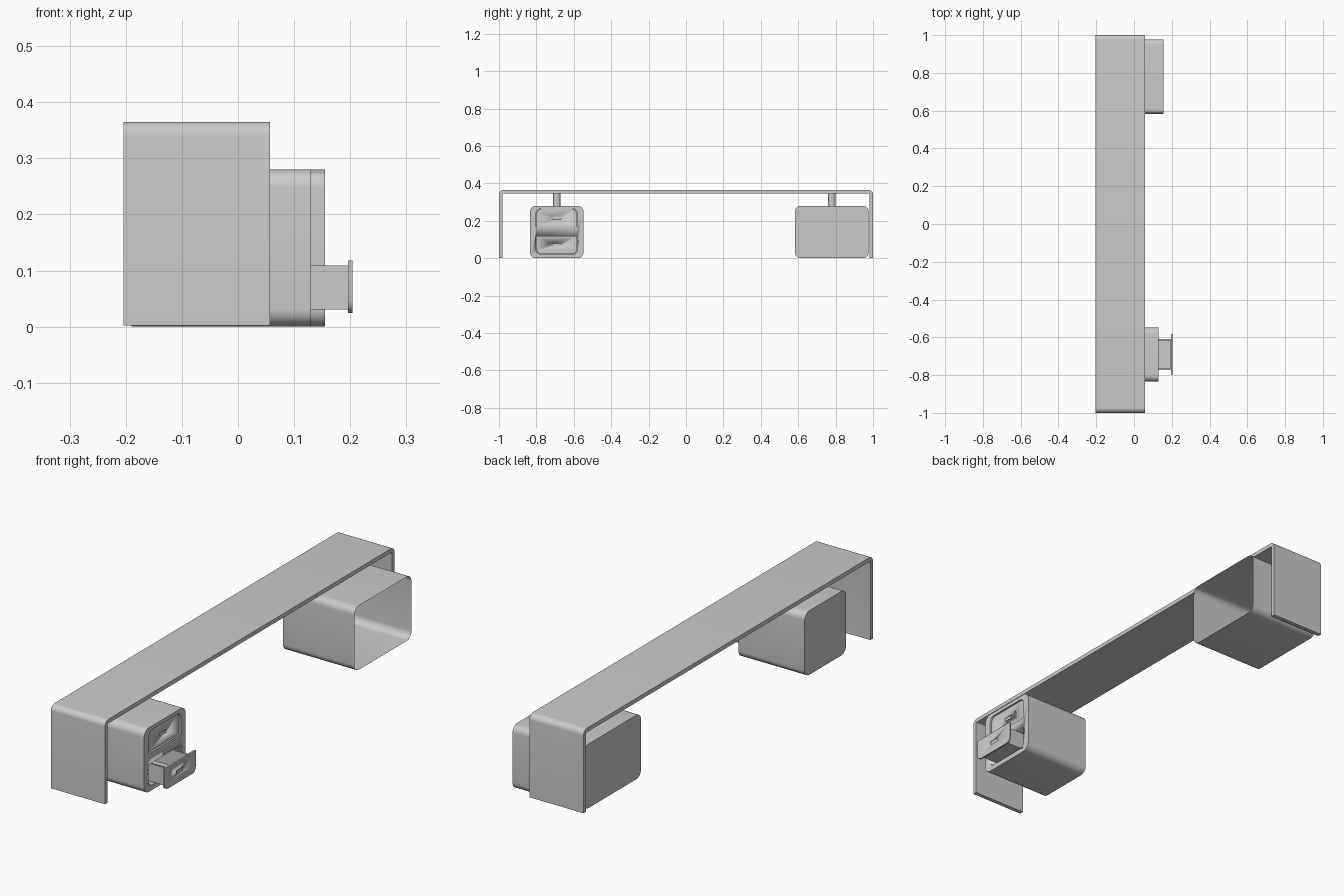
import bpy, bmesh, math

if "Cube" in bpy.data.objects:
    bpy.data.objects.remove(bpy.data.objects["Cube"])


def arc(cy, cz, r, a0, a1, n=8):
    return [(cy + r * math.cos(math.radians(a0 + (a1 - a0) * i / n)),
             cz + r * math.sin(math.radians(a0 + (a1 - a0) * i / n))) for i in range(n + 1)]


def rounded_rect(y0, y1, z0, z1, r_top=0.0, r_bot=0.0):
    """Counter-clockwise outline in the YZ plane."""
    pts = []
    for y, z, s, t, r, a in ((y1, z1, -1, -1, r_top, 0), (y0, z1, 1, -1, r_top, 90),
                             (y0, z0, 1, 1, r_bot, 180), (y1, z0, -1, 1, r_bot, 270)):
        pts += arc(y + s * r, z + t * r, r, a, a + 90) if r else [(y, z)]
    return pts


def prism(name, outline, x0, x1, wall=0.0, back=0.0):
    """Extrude a YZ outline along x; with wall, hollow it out from the +x end."""
    bm = bmesh.new()
    face = bm.faces.new([bm.verts.new((x1, y, z)) for y, z in outline])
    lo = [bm.verts.new((x0, y, z)) for y, z in outline]
    hi = list(face.verts)
    bm.faces.new(lo[::-1])
    for i in range(len(lo)):
        j = (i + 1) % len(lo)
        bm.faces.new((lo[i], lo[j], hi[j], hi[i]))
    if wall:
        bmesh.ops.inset_region(bm, faces=[face], thickness=wall, use_even_offset=True)
        inner = bmesh.ops.extrude_discrete_faces(bm, faces=[face])["faces"][0]
        bmesh.ops.translate(bm, verts=inner.verts, vec=(x0 + back - x1, 0, 0))
    bmesh.ops.recalc_face_normals(bm, faces=bm.faces)
    me = bpy.data.meshes.new(name)
    bm.to_mesh(me)
    bm.free()
    ob = bpy.data.objects.new(name, me)
    bpy.context.collection.objects.link(ob)
    return smooth(ob)


def activate(ob):
    bpy.ops.object.select_all(action='DESELECT')
    ob.select_set(True)
    bpy.context.view_layer.objects.active = ob


def smooth(ob):
    activate(ob)
    bpy.ops.object.shade_smooth_by_angle(angle=math.radians(35))
    return ob


def cut(ob, cutter):
    mod = ob.modifiers.new("cut", 'BOOLEAN')
    mod.operation, mod.solver, mod.object = 'DIFFERENCE', 'EXACT', cutter
    activate(ob)
    bpy.ops.object.modifier_apply(modifier=mod.name)
    bpy.data.objects.remove(cutter)


# Table top folding down into two end panels
T, R, TOP = 0.018, 0.025, 0.365
outline = [(1, 0.002)] + arc(1 - R, TOP - R, R, 0, 90) + arc(-1 + R, TOP - R, R, 90, 180)
outline += [(-1, 0.002), (-1 + T, 0.002)]
outline += arc(-1 + R, TOP - R, R - T, 180, 90) + arc(1 - R, TOP - R, R - T, 90, 0)
outline += [(1 - T, 0.002)]
prism("table_frame", outline, -0.204, 0.057)

# Open storage box
prism("open_box", rounded_rect(0.582, 0.977, 0, 0.28, 0.032, 0.032), -0.19, 0.155, 0.011, 0.011)

# Drawer cabinet with two pockets
CY = -0.691
cabinet = prism("drawer_cabinet", rounded_rect(CY - 0.143, CY + 0.143, 0, 0.28, 0.032, 0.032),
                -0.19, 0.13)
# z range, top radius, bottom radius and front position of each drawer
drawers = {"upper_drawer": (0.168, 0.262, 0.024, 0, 0.124),
           "lower_drawer": (0.024, 0.118, 0, 0.024, 0.204)}
for name, (z0, z1, rt, rb, xf) in drawers.items():
    e = 0.002
    cut(cabinet, prism("pocket", rounded_rect(CY - 0.108 - e, CY + 0.108 + e, z0 - e, z1 + e, rt, rb),
                       -0.178, 0.2))
    # Front panel with a recessed finger slot
    panel = prism(name + "_front", rounded_rect(CY - 0.108, CY + 0.108, z0, z1, rt, rb), xf - 0.008, xf)
    zc = (z0 + z1) / 2
    cut(panel, prism("slot", rounded_rect(CY - 0.024, CY + 0.024, zc - 0.009, zc + 0.009),
                     xf - 0.005, xf + 0.01))
    # Tray open at the top
    tray = prism(name + "_tray", rounded_rect(CY - 0.081, CY + 0.081, z0 + 0.007, z1 - 0.009),
                 xf - 0.285, xf - 0.008)
    cut(tray, prism("hollow", rounded_rect(CY - 0.073, CY + 0.073, z0 + 0.015, z1 + 0.05),
                    xf - 0.277, xf - 0.012))

# Round posts hanging the boxes from the table top
for name, y in (("box_post", 0.78), ("cabinet_post", CY)):
    bpy.ops.mesh.primitive_cylinder_add(vertices=32, radius=0.02, depth=0.074,
                                        location=(-0.074, y, 0.313))
    bpy.context.object.name = name
    smooth(bpy.context.object)
